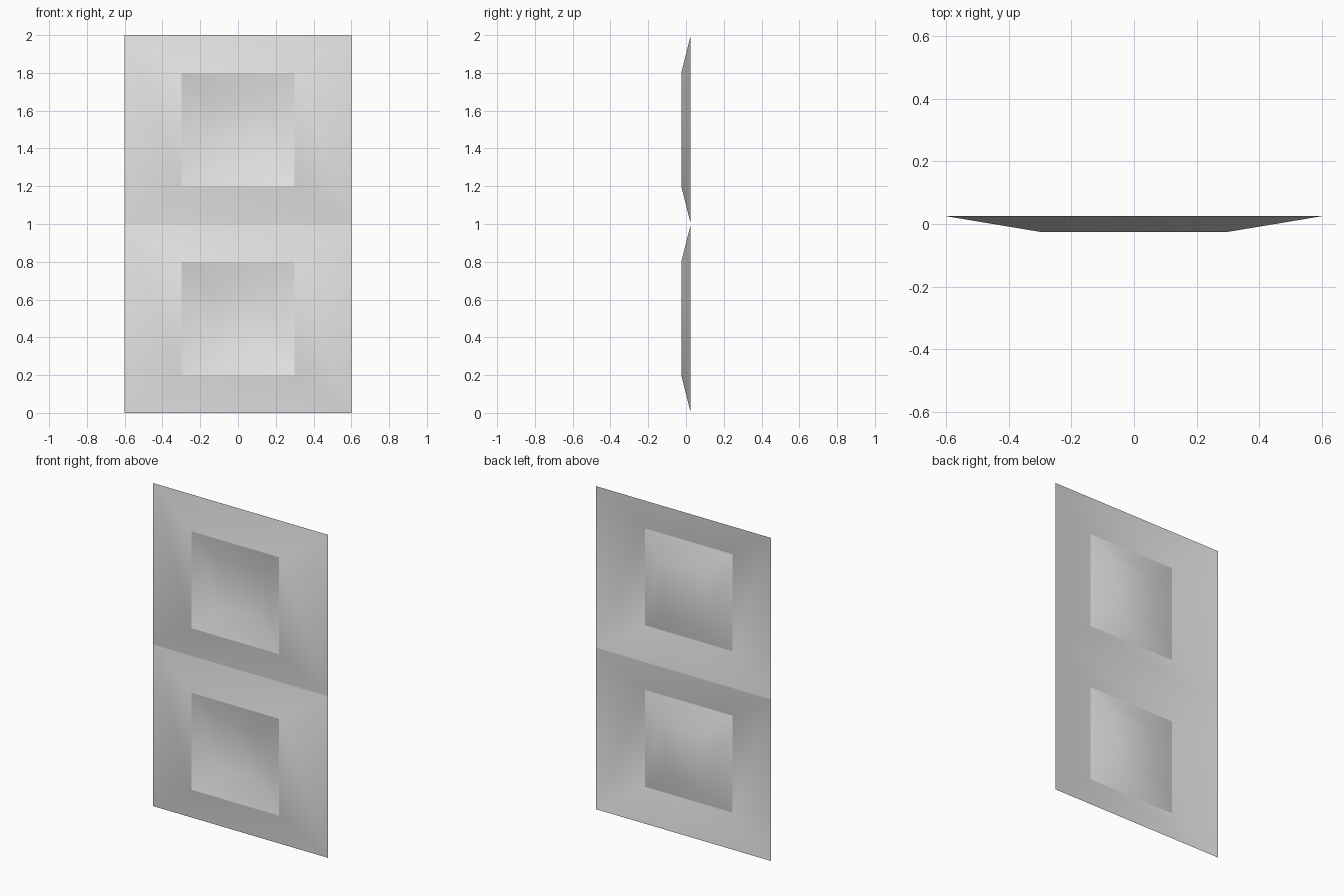
import bpy
import bmesh

if "Cube" in bpy.data.objects:
    bpy.data.objects.remove(bpy.data.objects["Cube"])

grey = bpy.data.materials.new("light_grey")
grey.diffuse_color = (0.8, 0.8, 0.8, 1.0)
grey.use_nodes = True
grey.node_tree.nodes["Principled BSDF"].inputs["Base Color"].default_value = grey.diffuse_color

FRONT, BACK = -0.025, 0.025
# Nested rectangles of one panel: half width, half height, depth
RINGS = [(0.6, 0.5, BACK), (0.3, 0.3, FRONT), (0.15, 0.15, BACK)]


def add_panel(name, centre_z):
    """Thin pressed sheet: sloped border, raised square rim, sunken centre."""
    bm = bmesh.new()
    loops = []
    for hx, hz, y in RINGS:
        corners = [(-hx, -hz), (hx, -hz), (hx, hz), (-hx, hz)]
        loops.append([bm.verts.new((x, y, centre_z + z)) for x, z in corners])
    # Sloped bands between neighbouring rectangles
    for outer, inner in zip(loops, loops[1:]):
        for i in range(4):
            j = (i + 1) % 4
            bm.faces.new((outer[i], outer[j], inner[j], inner[i]))
    # Flat sunken centre
    bm.faces.new(loops[-1])

    mesh = bpy.data.meshes.new(name)
    bm.to_mesh(mesh)
    bm.free()
    mesh.materials.append(grey)
    obj = bpy.data.objects.new(name, mesh)
    bpy.context.collection.objects.link(obj)

    # Soft corners between slopes, crisp edge around the square rim
    bpy.ops.object.select_all(action='DESELECT')
    obj.select_set(True)
    bpy.context.view_layer.objects.active = obj
    bpy.ops.object.shade_smooth_by_angle(angle=0.471)


add_panel("lower_panel", 0.5)
add_panel("upper_panel", 1.5)
